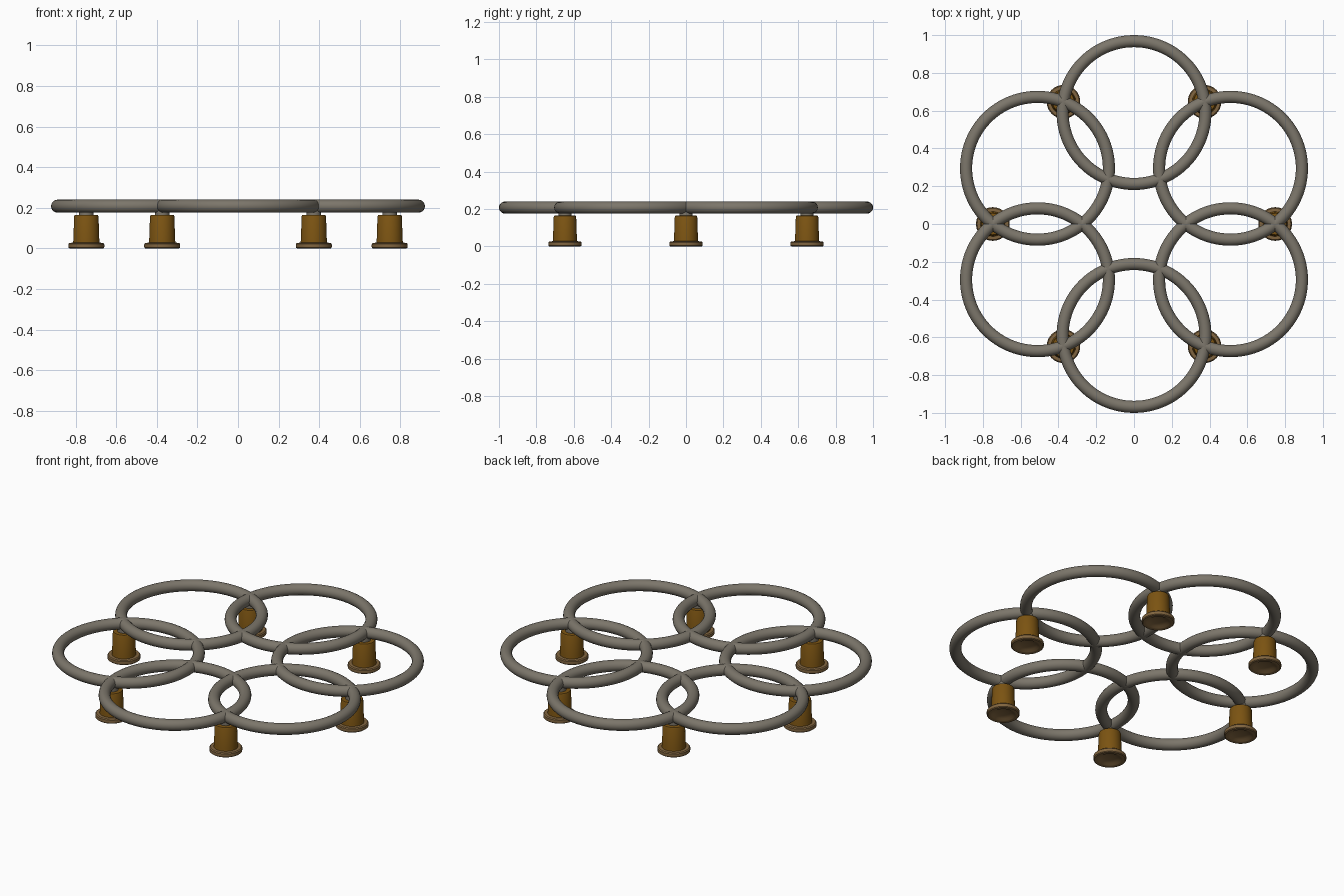
import bpy, bmesh, math

if "Cube" in bpy.data.objects:
    bpy.data.objects.remove(bpy.data.objects["Cube"])

RING_ORBIT = 0.59      # distance of ring centres from the middle
RING_R, TUBE_R = 0.378, 0.032
RING_Z = 0.208
# outer crossing point of two neighbouring rings
half = RING_ORBIT * math.sin(math.radians(30))
FOOT_ORBIT = RING_ORBIT * math.cos(math.radians(30)) + math.sqrt(RING_R**2 - half**2)


def material(name, rgb):
    m = bpy.data.materials.new(name)
    m.diffuse_color = (*rgb, 1)
    m.use_nodes = True
    m.node_tree.nodes["Principled BSDF"].inputs["Base Color"].default_value = m.diffuse_color
    return m


metal = material("grey metal", (0.20, 0.18, 0.145))
wood = material("golden brown", (0.20, 0.088, 0.006))
pad = material("tan brown", (0.22, 0.13, 0.05))


def smooth(obj, mat):
    obj.data.materials.append(mat)
    bpy.ops.object.select_all(action='DESELECT')
    obj.select_set(True)
    bpy.context.view_layer.objects.active = obj
    bpy.ops.object.shade_smooth_by_angle(angle=math.radians(35))


def lathe(name, profile, loc, mat, steps=40):
    """Turn a (radius, height) profile around z."""
    bm = bmesh.new()
    vs = [bm.verts.new((r, 0, z)) for r, z in profile]
    es = [bm.edges.new(p) for p in zip(vs, vs[1:])]
    bmesh.ops.spin(bm, geom=vs + es, cent=(0, 0, 0), axis=(0, 0, 1),
                   angle=math.tau, steps=steps, use_merge=False)
    bmesh.ops.remove_doubles(bm, verts=bm.verts, dist=1e-5)
    bmesh.ops.recalc_face_normals(bm, faces=bm.faces)
    me = bpy.data.meshes.new(name)
    bm.to_mesh(me)
    bm.free()
    obj = bpy.data.objects.new(name, me)
    obj.location = loc
    bpy.context.collection.objects.link(obj)
    smooth(obj, mat)


# Foot pad with a rounded rim and a dished underside
pad_profile = [(0, 0.016), (0.03, 0.014), (0.05, 0.009), (0.062, 0.002), (0.068, 0),
               (0.083, 0), (0.088, 0.004), (0.089, 0.012), (0.088, 0.022),
               (0.083, 0.027), (0.066, 0.028), (0, 0.028)]
# Tapered foot body
body_profile = [(0, 0.024), (0.066, 0.024), (0.064, 0.04), (0.060, 0.158),
                (0.057, 0.164), (0.050, 0.165), (0, 0.165)]
# Short neck that joins the foot to the rings
neck_profile = [(0, 0.16), (0.035, 0.16), (0.035, 0.195), (0, 0.195)]

for i in range(6):
    # Rings
    a = math.radians(30 + 60 * i)
    bpy.ops.mesh.primitive_torus_add(
        major_radius=RING_R, minor_radius=TUBE_R, major_segments=96, minor_segments=20,
        location=(RING_ORBIT * math.cos(a), RING_ORBIT * math.sin(a), RING_Z))
    ring = bpy.context.object
    ring.name = f"ring_{i + 1}"
    smooth(ring, metal)
    # Feet under the outer crossings
    b = math.radians(60 * i)
    loc = (FOOT_ORBIT * math.cos(b), FOOT_ORBIT * math.sin(b), 0)
    lathe(f"foot_pad_{i + 1}", pad_profile, loc, pad)
    lathe(f"foot_body_{i + 1}", body_profile, loc, wood)
    lathe(f"foot_neck_{i + 1}", neck_profile, loc, metal)
